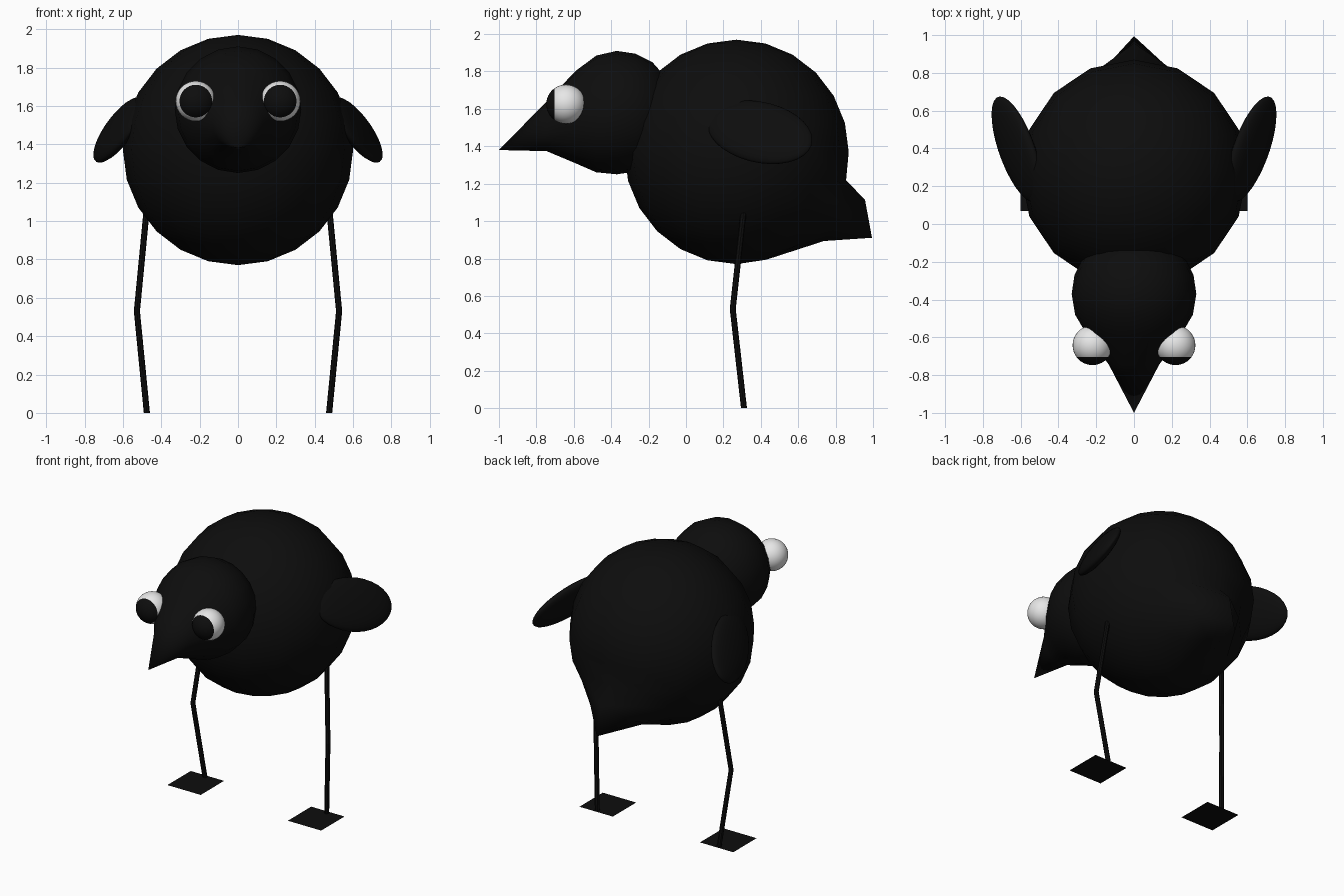
import bpy, bmesh, math
from mathutils import Vector, Matrix

if "Cube" in bpy.data.objects:
    bpy.data.objects.remove(bpy.data.objects["Cube"])


def material(name, c):
    m = bpy.data.materials.new(name)
    m.diffuse_color = (c, c, c, 1)
    m.use_nodes = True
    m.node_tree.nodes["Principled BSDF"].inputs["Base Color"].default_value = m.diffuse_color
    return m


BLACK = material("black", 0.004)
WHITE = material("white", 0.8)


def finish(name, bm, mats=(BLACK,), smooth=True):
    bmesh.ops.recalc_face_normals(bm, faces=bm.faces)
    me = bpy.data.meshes.new(name)
    for f in bm.faces:
        f.smooth = smooth
    bm.to_mesh(me)
    bm.free()
    for m in mats:
        me.materials.append(m)
    ob = bpy.data.objects.new(name, me)
    bpy.context.collection.objects.link(ob)
    return ob


def loft(bm, rings, sides):
    """Rings are (centre, radius, u, v); a zero radius makes a point."""
    loops = []
    for c, r, u, v in rings:
        if r == 0:
            loops.append([bm.verts.new(c)] * sides)
        else:
            loops.append([bm.verts.new(c + r * (math.cos(t) * u + math.sin(t) * v))
                          for t in (2 * math.pi * i / sides for i in range(sides))])
    for a, b in zip(loops, loops[1:]):
        for i in range(sides):
            j = (i + 1) % sides
            bm.faces.new(list(dict.fromkeys((a[i], a[j], b[j], b[i]))))
    return loops


X, Y, Z = Vector((1, 0, 0)), Vector((0, 1, 0)), Vector((0, 0, 1))

# Body: round ball with one rear point pulled out into a tail
bm = bmesh.new()
centre, R = Vector((0, 0.27, 1.37)), 0.6
bmesh.ops.create_uvsphere(bm, u_segments=16, v_segments=12, radius=R,
                          matrix=Matrix.Translation(centre))
root = centre + R * Vector((0, math.sqrt(0.5), -math.sqrt(0.5)))
for v in bm.verts:
    t = max(0, 1 - (v.co - root).length / 0.34)
    f = t * t * (3 - 2 * t)
    v.co += Vector((0, 0.30 * f, 0.2 * f * (1 - f) - 0.035 * f ** 3))
finish("body", bm)

# Head: rings along y, narrowing into the beak
bm = bmesh.new()
profile = [(-1.0, 0, 1.38), (-0.745, 0.133, 1.507), (-0.59, 0.247, 1.556),
           (-0.48, 0.312, 1.573), (-0.37, 0.33, 1.58), (-0.27, 0.315, 1.58),
           (-0.18, 0.27, 1.58), (-0.10, 0.18, 1.58), (-0.04, 0, 1.58)]
loft(bm, [(Vector((0, y, z)), r, X, Z) for y, r, z in profile], 20)
finish("head_and_beak", bm)

for side, s in (("left", 1), ("right", -1)):
    # Eye: white ball with a black front cap
    bm = bmesh.new()
    eye = Vector((0.22 * s, -0.642, 1.625))
    bmesh.ops.create_uvsphere(
        bm, u_segments=32, v_segments=20, radius=0.105,
        matrix=Matrix.Translation(eye) @ Matrix.Rotation(math.pi / 2, 4, 'X'))
    for f in bm.faces:
        f.material_index = int(f.calc_center_median().y < -0.704)
    finish(side + "_eye", bm, (WHITE, BLACK))

    # Wing: flattened ball leaning outwards and back
    bm = bmesh.new()
    a, b = Vector((0.09, 0.28, -0.04)), Vector((0.09, 0, -0.165))
    n = a.cross(b).normalized() * 0.05
    bmesh.ops.create_uvsphere(bm, u_segments=24, v_segments=16, radius=1)
    for v in bm.verts:
        p = Vector((0.62, 0.395, 1.475)) + v.co.z * a + v.co.x * b + v.co.y * n
        v.co = Vector((p.x * s, p.y, p.z))
    finish(side + "_wing", bm)

    # Leg: thin rod bent at the knee
    bm = bmesh.new()
    path = [(0.475, 0.31, 1.07), (0.527, 0.25, 0.53), (0.475, 0.31, 0)]
    loops = loft(bm, [(Vector((x * s, y, z)), 0.016, X, Y) for x, y, z in path], 8)
    bm.faces.new(loops[0])
    bm.faces.new(loops[-1])
    leg = finish(side + "_leg", bm, smooth=False)

    # Foot: flat square plate reaching forward
    bm = bmesh.new()
    bm.faces.new([bm.verts.new(((0.47 + dx) * s, 0.20 + dy, 0))
                  for dx, dy in ((-.13, -.13), (.13, -.13), (.13, .13), (-.13, .13))])
    foot = finish(side + "_foot", bm, smooth=False)
    if foot.data.polygons[0].normal.z < 0:
        foot.data.flip_normals()
